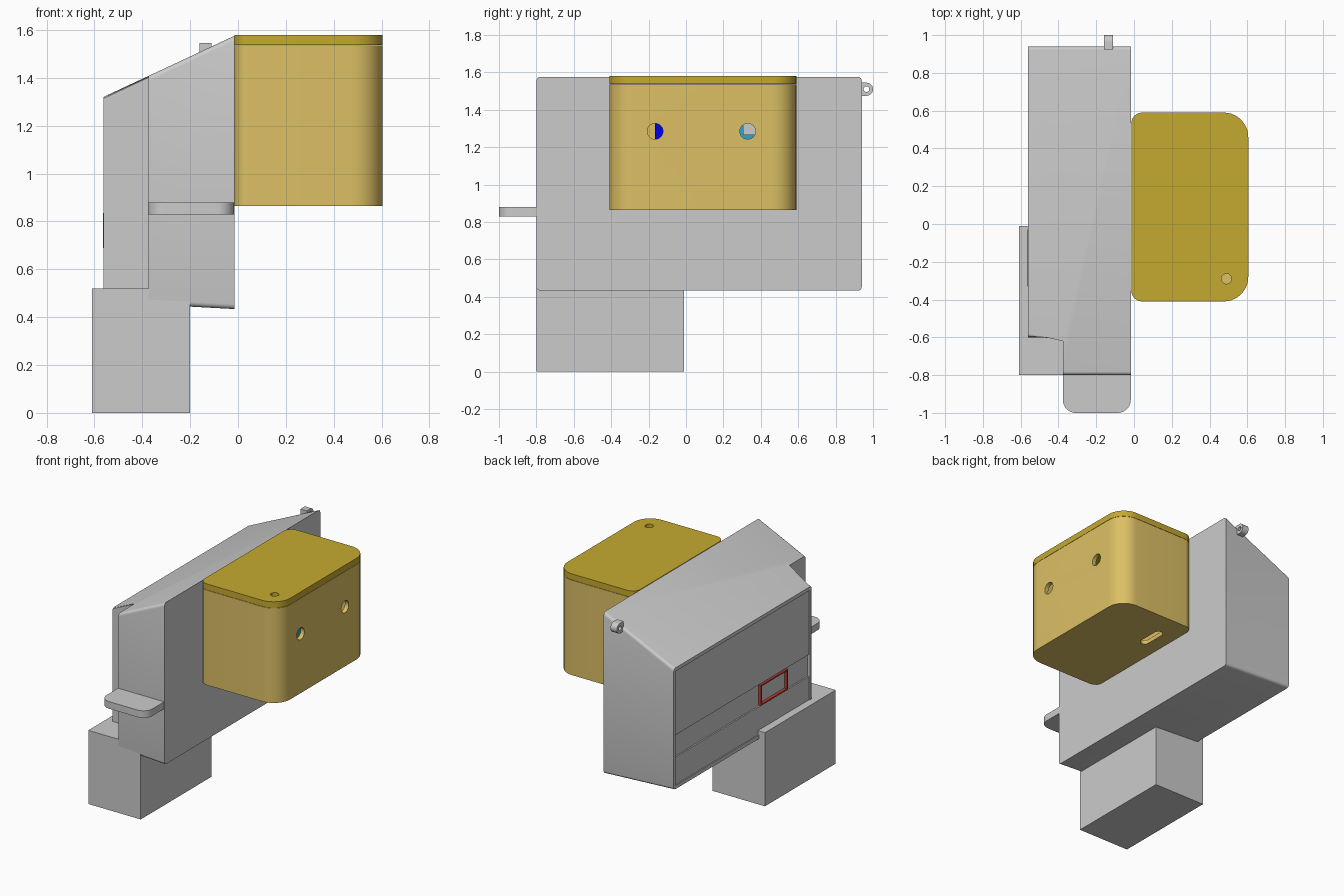
import bpy, bmesh, math
from mathutils import Matrix

if "Cube" in bpy.data.objects:
    bpy.data.objects.remove(bpy.data.objects["Cube"])

def material(name, rgb):
    m = bpy.data.materials.new(name)
    m.diffuse_color = (*rgb, 1)
    m.use_nodes = True
    m.node_tree.nodes["Principled BSDF"].inputs["Base Color"].default_value = m.diffuse_color
    return m

YELLOW = material("case_yellow", (0.72, 0.53, 0.13))
OCHRE = material("lid_ochre", (0.56, 0.40, 0.03))
RED = material("red", (0.55, 0.05, 0.03))
BLUE = material("blue", (0.0, 0.0, 0.8))
CYAN = material("cyan", (0.02, 0.38, 0.6))

def finish(name, bm, mat=None):
    bmesh.ops.recalc_face_normals(bm, faces=bm.faces)
    me = bpy.data.meshes.new(name)
    bm.to_mesh(me)
    bm.free()
    ob = bpy.data.objects.new(name, me)
    bpy.context.collection.objects.link(ob)
    if mat:
        me.materials.append(mat)
    return ob

def prism(name, pts, bottom, top, mat=None, bevel=0):
    """Extrude a plan outline in z; bottom and top are heights as functions of x."""
    bm = bmesh.new()
    lo = [bm.verts.new((x, y, bottom(x))) for x, y in pts]
    hi = [bm.verts.new((x, y, top(x))) for x, y in pts]
    bm.faces.new(lo[::-1])
    bm.faces.new(hi)
    n = len(pts)
    for i in range(n):
        j = (i + 1) % n
        bm.faces.new((lo[i], lo[j], hi[j], hi[i]))
    if bevel:
        edges = [e for e in bm.edges
                 if abs(e.verts[0].co.y - e.verts[1].co.y) < 1e-5
                 and abs(e.verts[0].co.x - e.verts[1].co.x) > 0.05]
        bmesh.ops.bevel(bm, geom=edges, offset=bevel, segments=4, profile=0.5, affect='EDGES')
    return finish(name, bm, mat)

def flat(z):
    return lambda x: z

def box(name, x, y, z, mat=None):
    pts = [(x[0], y[0]), (x[1], y[0]), (x[1], y[1]), (x[0], y[1])]
    return prism(name, pts, flat(z[0]), flat(z[1]), mat)

def rounded(x, y, radii, n=10):
    """Rounded rectangle; radii run from the (x0,y0) corner anticlockwise."""
    pts = []
    for k, r in enumerate(radii):
        cx = x[1] - r if k in (1, 2) else x[0] + r
        cy = y[1] - r if k in (2, 3) else y[0] + r
        if r == 0:
            pts.append((cx, cy))
            continue
        for i in range(n + 1):
            a = math.pi + (k + i / n) * math.pi / 2
            pts.append((cx + r * math.cos(a), cy + r * math.sin(a)))
    return pts

def rod(name, centre, r, depth, axis='Z', mat=None):
    bm = bmesh.new()
    rot = Matrix.Rotation(math.pi / 2, 4, 'Y') if axis == 'X' else Matrix()
    bmesh.ops.create_cone(bm, cap_ends=True, segments=32, radius1=r, radius2=r,
                          depth=depth, matrix=Matrix.Translation(centre) @ rot)
    return finish(name, bm, mat)

def carve(ob, cutters, op='DIFFERENCE'):
    bpy.context.view_layer.objects.active = ob
    for c in cutters:
        m = ob.modifiers.new("carve", 'BOOLEAN')
        m.operation, m.solver, m.object = op, 'EXACT', c
        bpy.ops.object.modifier_apply(modifier=m.name)
        bpy.data.objects.remove(c)

def smooth(ob):
    bpy.ops.object.select_all(action='DESELECT')
    ob.select_set(True)
    bpy.context.view_layer.objects.active = ob
    bpy.ops.object.shade_smooth_by_angle(angle=math.radians(30))

# housing with sloped top, notched front corner and softened end edges
plan = [(-.562, .94), (-.562, -.6), (-.375, -.6), (-.375, -.8), (-.015, -.8), (-.015, .94)]
housing = prism("housing", plan, lambda x: .434 - .055 * (x + .015),
                lambda x: 1.576 + .467 * (x + .015), bevel=.02)
# recessed face panel and deeper display band
carve(housing, [box("cut_panel", (-.7, -.555), (-.58, .92), (.49, 1.295)),
                box("cut_band", (-.7, -.545), (-.58, .92), (.685, .84))])
smooth(housing)

# foot block and front tab
box("foot", (-.61, -.2), (-.8, -.01), (0, .52))
smooth(prism("front_tab", rounded((-.377, -.017), (-1, -.79), (.07, .07, 0, 0)),
             flat(.83), flat(.88)))

# red outline on the display band
frame = box("display_outline", (-.565, -.54), (-.33, -.03), (.69, .835), RED)
carve(frame, [box("cut_outline", (-.7, -.4), (-.32, -.04), (.7, .825))])

# seal eyelet at the back
eyelet = rod("eyelet", (-.135, .965, 1.51), .035, .05, 'X')
carve(eyelet, [box("lug", (-.16, -.11), (.925, .965), (1.475, 1.545))], 'UNION')
carve(eyelet, [rod("cut_eye", (-.135, .965, 1.51), .015, .2, 'X')])
smooth(eyelet)

# hollow yellow case with two side holes and a cable slot below
X, Y, R = (-.015, .605), (-.41, .59), (.06, .13, .13, .06)
case = prism("case", rounded(X, Y, R), flat(.865), flat(1.535), YELLOW)
cavity = prism("cut_cavity", rounded((.015, .575), (-.38, .56), (.03, .1, .1, .03)),
               flat(.895), flat(1.7))
slot = prism("cut_slot", rounded((.09, .15), (.225, .425), (.0299,) * 4), flat(.8), flat(1))
carve(case, [cavity, slot] +
      [rod("cut_hole", (.6, y, 1.285), .042, .2, 'X') for y in (-.165, .33)])
smooth(case)

# lid with a small hole
lid = prism("lid", rounded(X, Y, R), flat(1.537), flat(1.58), OCHRE)
carve(lid, [rod("cut_lid", (.49, -.29, 1.56), .027, .3)])
smooth(lid)

# parts inside the case
box("battery", (.1, .4), (-.165, .05), (.93, 1.45), BLUE)
box("circuit_board", (.2, .225), (.12, .5), (.93, 1.45), CYAN)
box("chip", (.225, .28), (.305, .45), (1.265, 1.4))
